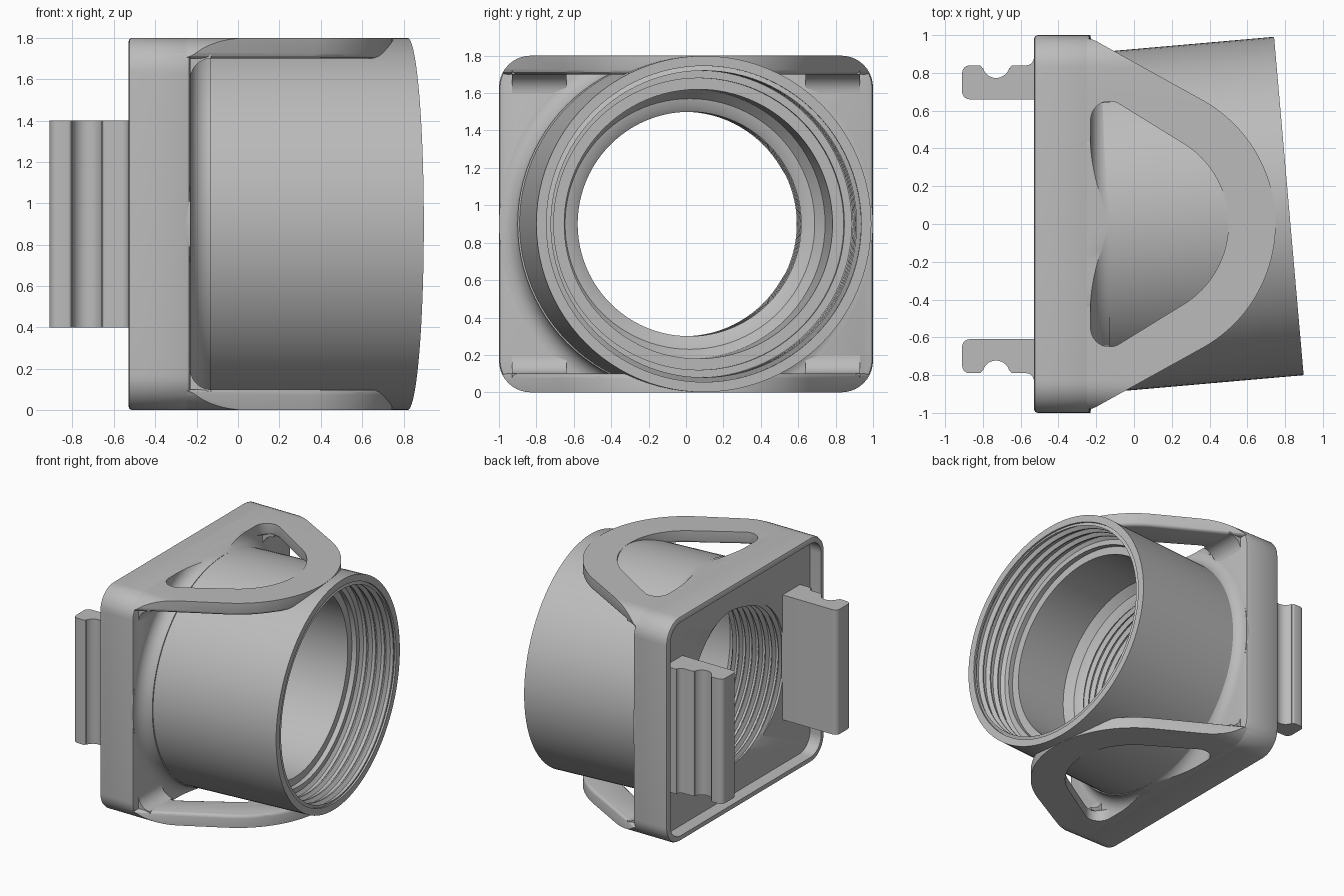
import bpy, bmesh, math
from mathutils import Matrix

cube = bpy.data.objects.get("Cube")
if cube:
    bpy.data.objects.remove(cube, do_unlink=True)

grey = bpy.data.materials.new("plain grey")
grey.use_nodes = True
COLOUR = (0.5, 0.5, 0.5, 1)
grey.diffuse_color = COLOUR
grey.node_tree.nodes["Principled BSDF"].inputs["Base Color"].default_value = COLOUR

MID = 0.9
cutters = []


def finish_mesh(name, bm, helper=False):
    bmesh.ops.recalc_face_normals(bm, faces=bm.faces)
    mesh = bpy.data.meshes.new(name)
    bm.to_mesh(mesh)
    bm.free()
    obj = bpy.data.objects.new(name, mesh)
    bpy.context.collection.objects.link(obj)
    if helper:
        obj.hide_render = True
        cutters.append(obj)
    return obj


def arc(cx, cy, r, start, end, n=10):
    angles = [math.radians(start + (end - start) * i / n) for i in range(n + 1)]
    return [(cx + r * math.cos(a), cy + r * math.sin(a)) for a in angles]


def rounded_rect(half_w, half_h, r):
    pts = []
    for sx, sy, a in ((1, 1, 0), (-1, 1, 90), (-1, -1, 180), (1, -1, 270)):
        pts += arc(sx * (half_w - r), MID + sy * (half_h - r), r, a, a + 90)
    return pts


def prism(name, pts, axis, a, b, helper=False):
    """Extrude a flat outline along an axis from a to b."""
    place = {"x": lambda p, t: (t, p[0], p[1]),
             "y": lambda p, t: (p[0], t, p[1]),
             "z": lambda p, t: (p[0], p[1], t)}[axis]
    bm = bmesh.new()
    rings = [[bm.verts.new(place(p, t)) for p in pts] for t in (a, b)]
    for ring in rings:
        bm.faces.new(ring)
    for i in range(len(pts)):
        j = (i + 1) % len(pts)
        bm.faces.new((rings[0][i], rings[0][j], rings[1][j], rings[1][i]))
    return finish_mesh(name, bm, helper)


def revolve(name, profile, x, tilt, closed=False, helper=False):
    """Spin (distance, radius) points about an axis leaving the plate."""
    bm = bmesh.new()
    verts = [bm.verts.new((u, 0, r)) for u, r in profile]
    edges = [bm.edges.new(pair) for pair in zip(verts, verts[1:])]
    if closed:
        edges.append(bm.edges.new((verts[-1], verts[0])))
    bmesh.ops.spin(bm, geom=verts + edges, axis=(1, 0, 0), cent=(0, 0, 0),
                   angle=math.tau, steps=96)
    bmesh.ops.remove_doubles(bm, verts=bm.verts, dist=1e-5)
    bm.transform(Matrix.Translation((x, 0, MID)) @ Matrix.Rotation(math.radians(tilt), 4, "Z"))
    return finish_mesh(name, bm, helper)


def boolean(obj, other, operation):
    mod = obj.modifiers.new(operation.lower(), "BOOLEAN")
    mod.solver = "EXACT"
    mod.operation = operation
    mod.object = other


def bevel(obj, width, segments):
    mod = obj.modifiers.new("bevel", "BEVEL")
    mod.width, mod.segments = width, segments
    mod.limit_method, mod.angle_limit = "ANGLE", math.radians(40)


parts = []

# Shared helpers: outer envelope and threaded bore
envelope = prism("envelope", rounded_rect(1, 0.9, 0.17), "x", -0.5, 1.3, True)

bore_profile = [(-0.4, 0), (-0.4, 0.6)]
for i in range(9):
    u = -0.28 + i * 0.055
    bore_profile += [(u, 0.6), (u + 0.018, 0.63), (u + 0.035, 0.63), (u + 0.05, 0.6)]
bore_profile += [(0.23, 0.63), (0.24, 0.67), (0.3, 0.72), (0.76, 0.72), (0.76, 0.78), (0.8, 0.78)]
for i in range(4):
    u = 0.8 + i * 0.075
    bore_profile += [(u, 0.82), (u + 0.02, 0.845), (u + 0.045, 0.845), (u + 0.065, 0.82)]
bore_profile += [(1.08, 0.845), (1.25, 0.845), (1.25, 0)]
bore = revolve("bore", bore_profile, -0.27, 5, helper=True)

# Square mounting frame with a shallow recess at its back
frame = prism("mounting_frame", rounded_rect(1, 0.9, 0.17), "x", -0.53, -0.23)
bevel(frame, 0.02, 2)
recess = prism("recess", rounded_rect(0.955, 0.855, 0.13), "x", -0.7, -0.43, True)
boolean(frame, recess, "DIFFERENCE")
boolean(frame, bore, "DIFFERENCE")
parts.append(frame)

# Tilted tube and the fillet at its root
tube = revolve("tilted_tube", [(-0.05, 0), (-0.05, 0.899), (1.094, 0.899), (1.094, 0)], -0.27, 5)
boolean(tube, bore, "DIFFERENCE")
parts.append(tube)

root = arc(0.1, 1.0, 0.1, 180, 270) + [(0.1, 0.82), (-0.03, 0.82), (-0.03, 1.0)]
fillet = revolve("tube_root_fillet", root, -0.23, 0, closed=True)
boolean(fillet, envelope, "INTERSECT")
parts.append(fillet)

# Open D-shaped straps above and below, with corner webs
outer = [(-0.4, 1.0), (-0.24, 0.99)]
outer += arc(0, 0, 0.75, 61, -61, 32) + [(-0.24, -0.99), (-0.4, -1.0)]
inner = arc(0, 0, 0.5, -61, 61, 28)
inner += arc(-0.13, 0.55, 0.1, 61, 180) + arc(-0.13, -0.55, 0.1, 180, 299)
for side, s in (("top", 1), ("bottom", -1)):
    z_in, z_out = MID + s * 0.8, MID + s * 0.96
    strap = prism(side + "_strap", outer, "z", z_in, z_out)
    window = prism(side + "_window", inner, "z", MID + s * 0.6, MID + s * 1.2, True)
    boolean(strap, window, "DIFFERENCE")
    bevel(strap, 0.025, 3)
    boolean(strap, envelope, "INTERSECT")
    boolean(strap, bore, "DIFFERENCE")
    parts.append(strap)
    web = [(x, MID + s * z) for x, z in
           arc(-0.13, 0.7, 0.1, 90, 180) + [(-0.26, 0.7), (-0.26, 0.82), (-0.13, 0.82)]]
    for label, t in (("back", 1), ("front", -1)):
        piece = prism(f"{side}_{label}_web", web, "y", t * 0.64, t * 0.93)
        boolean(piece, envelope, "INTERSECT")
        parts.append(piece)

# Notched clips behind the frame
clip = [(-0.42, 0), (-0.42, 0.22)] + arc(-0.57, 0.22, 0.04, 0, -90, 6)
clip += arc(-0.64, 0.165, 0.015, 90, 180, 4)
clip += arc(-0.73, 0.185, 0.072, -15, -165, 14)
clip += arc(-0.82, 0.165, 0.015, 0, 90, 4)
clip += arc(-0.87, 0.14, 0.04, 90, 180, 6) + arc(-0.87, 0.04, 0.04, 180, 270, 6)
for label, t, start in (("back", 1, 0.66), ("front", -1, 0.61)):
    outline = [(x, t * (start + y)) for x, y in clip]
    parts.append(prism(label + "_clip", outline, "z", 0.4, 1.4))

# Bake the modifiers, colour and shade every part
bpy.context.view_layer.update()
deps = bpy.context.evaluated_depsgraph_get()
baked = [bpy.data.meshes.new_from_object(p.evaluated_get(deps)) for p in parts]
bpy.ops.object.select_all(action="DESELECT")
for part, mesh in zip(parts, baked):
    part.modifiers.clear()
    part.data = mesh
    mesh.materials.clear()
    mesh.materials.append(grey)
    part.select_set(True)
bpy.context.view_layer.objects.active = frame
bpy.ops.object.shade_smooth_by_angle(angle=math.radians(30))
for obj in cutters:
    bpy.data.objects.remove(obj, do_unlink=True)
